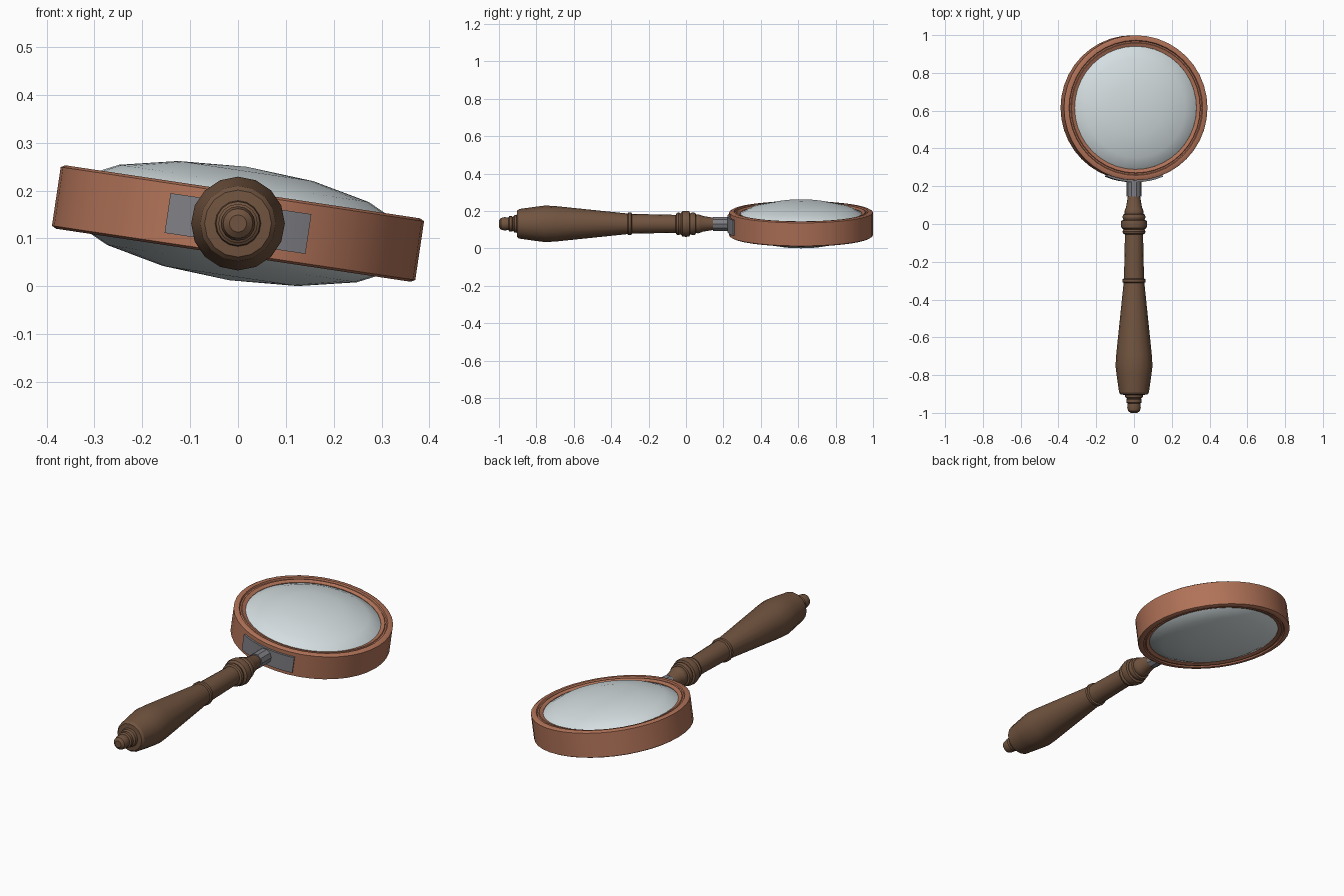
import bpy, bmesh, math
from mathutils import Matrix

if "Cube" in bpy.data.objects:
    bpy.data.objects.remove(bpy.data.objects["Cube"])

TILT = math.radians(8.5)
CENTRE_Z = 0.131
LENS_Y = 0.615


def material(name, rgb):
    m = bpy.data.materials.new(name)
    m.diffuse_color = (*rgb, 1)
    m.use_nodes = True
    m.node_tree.nodes["Principled BSDF"].inputs["Base Color"].default_value = m.diffuse_color
    return m


COPPER = material("copper", (0.44, 0.17, 0.098))
WOOD = material("dark_wood", (0.165, 0.088, 0.05))
STEEL = material("grey_metal", (0.21, 0.21, 0.23))
GLASS = material("pale_glass", (0.66, 0.73, 0.75))


def finish(bm, name, mat, matrix, angle=30):
    bmesh.ops.remove_doubles(bm, verts=bm.verts, dist=1e-5)
    bmesh.ops.recalc_face_normals(bm, faces=bm.faces)
    bm.transform(matrix)
    mesh = bpy.data.meshes.new(name)
    bm.to_mesh(mesh)
    bm.free()
    mesh.materials.append(mat)
    ob = bpy.data.objects.new(name, mesh)
    bpy.context.collection.objects.link(ob)
    bpy.ops.object.select_all(action='DESELECT')
    ob.select_set(True)
    bpy.context.view_layer.objects.active = ob
    bpy.ops.object.shade_smooth_by_angle(angle=math.radians(angle))
    return ob


def lathe(name, profile, segs, mat, matrix, closed=False, arc=None, angle=30):
    """Spin an (r, z) profile about z; arc=(start, end) gives a capped sector."""
    bm = bmesh.new()
    a0, a1 = arc or (0, 2 * math.pi)
    rings = []
    for i in range(segs + 1 if arc else segs):
        a = a0 + (a1 - a0) * i / segs
        rings.append([bm.verts.new((r * math.cos(a), r * math.sin(a), z)) for r, z in profile])
    n = len(profile)
    for i in range(segs):
        p, q = rings[i], rings[(i + 1) % len(rings)]
        for j in range(n if closed else n - 1):
            k = (j + 1) % n
            bm.faces.new((p[j], q[j], q[k], p[k]))
    if arc:
        bm.faces.new(rings[0])
        bm.faces.new(rings[-1])
    elif not closed:
        bm.faces.new([r[0] for r in rings])
        bm.faces.new([r[-1] for r in rings])
    return finish(bm, name, mat, matrix, angle)


head = Matrix.Translation((0, LENS_Y, CENTRE_Z)) @ Matrix.Rotation(TILT, 4, 'Y')
shaft = Matrix.Translation((0, 0, CENTRE_Z)) @ Matrix.Rotation(-math.pi / 2, 4, 'X')

# Copper rim: stepped on both faces
half = [(0.384, 0.062), (0.375, 0.067), (0.358, 0.067), (0.354, 0.060),
        (0.347, 0.060), (0.344, 0.064), (0.326, 0.057)]
rim = half + [(r, -z) for r, z in reversed(half)]
lathe("lens_rim", rim, 40, COPPER, head, closed=True)

# Glass lens: flattened sphere held inside the rim
bm = bmesh.new()
bmesh.ops.create_uvsphere(bm, u_segments=32, v_segments=8, radius=1)
bmesh.ops.scale(bm, vec=(0.373, 0.373, 0.12), verts=bm.verts)
finish(bm, "lens", GLASS, head, 60)

# Curved mounting plate on the rim
plate = [(0.376, -0.042), (0.394, -0.042), (0.394, 0.042), (0.376, 0.042)]
span = math.radians(22.2)
lathe("mounting_plate", plate, 8, STEEL, head, closed=True,
      arc=(-math.pi / 2 - span, -math.pi / 2 + span))

# Metal ferrule joining plate and handle
lathe("ferrule", [(0.039, 0.145), (0.039, 0.235)], 10, STEEL, shaft)

# Turned wooden handle
handle = [
    (0.018, -1.0), (0.031, -0.99), (0.036, -0.97), (0.033, -0.95),
    (0.041, -0.945), (0.041, -0.93), (0.036, -0.925), (0.046, -0.918),
    (0.048, -0.905), (0.07, -0.903), (0.079, -0.892),
    (0.092, -0.80), (0.098, -0.75), (0.094, -0.69), (0.055, -0.312),
    (0.061, -0.308), (0.061, -0.293), (0.053, -0.289), (0.048, -0.055),
    (0.058, -0.05), (0.061, -0.04), (0.056, -0.028), (0.067, -0.02),
    (0.070, 0.0), (0.067, 0.018), (0.056, 0.022), (0.061, 0.035),
    (0.058, 0.05), (0.049, 0.053), (0.051, 0.065), (0.047, 0.078),
    (0.042, 0.09), (0.032, 0.15)]
lathe("handle", handle, 16, WOOD, shaft)
